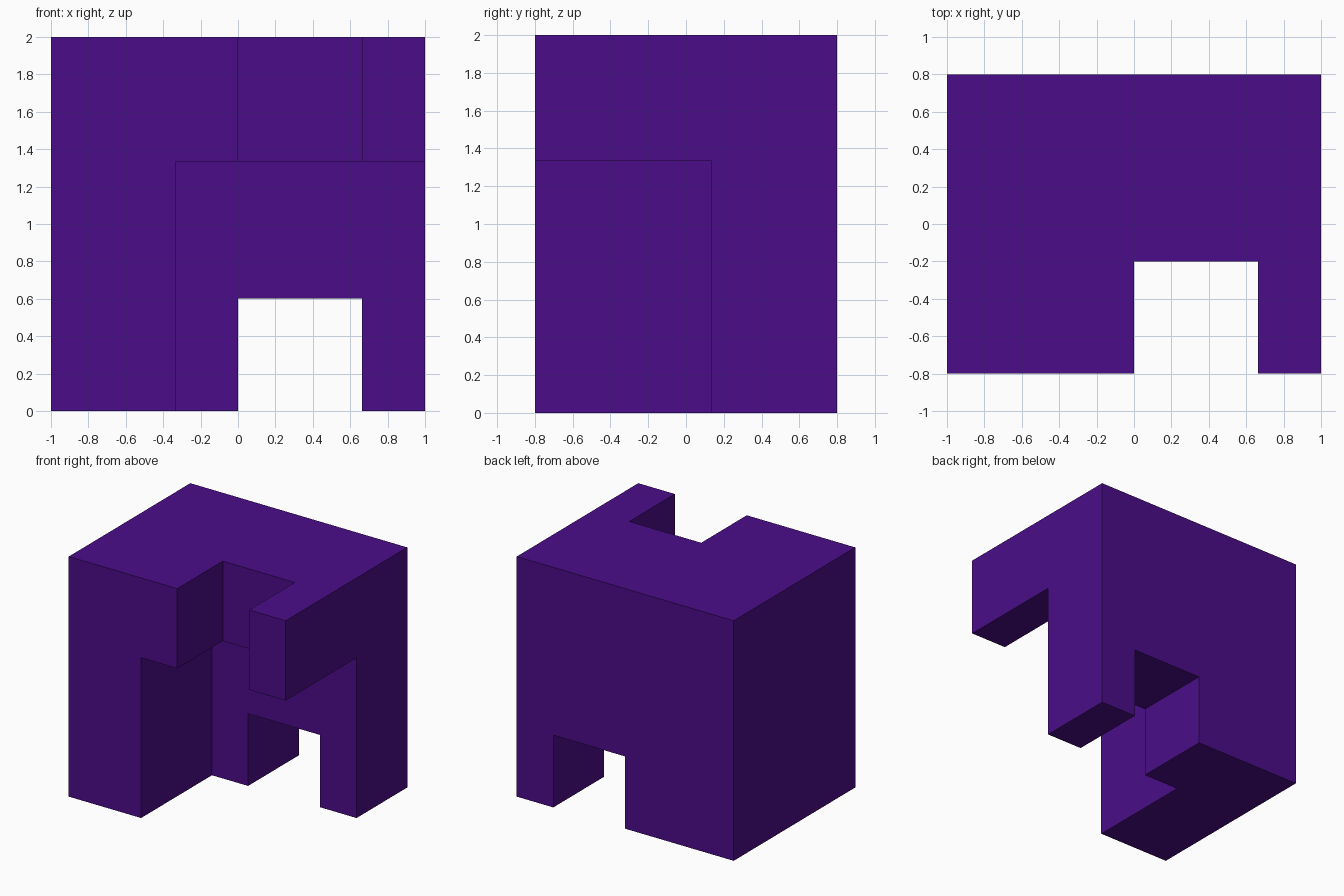
import bpy

if "Cube" in bpy.data.objects:
    bpy.data.objects.remove(bpy.data.objects["Cube"])


def box(name, low, high):
    """Axis-aligned box between two corners."""
    centre = [(a + b) / 2 for a, b in zip(low, high)]
    bpy.ops.mesh.primitive_cube_add(size=1, location=centre)
    obj = bpy.context.object
    obj.name = name
    obj.scale = [b - a for a, b in zip(low, high)]
    bpy.ops.object.transform_apply(location=True, rotation=False, scale=True)
    return obj


def cut(target, name, low, high):
    """Subtract a box from the target and discard the cutter."""
    cutter = box(name, low, high)
    cutter.hide_render = True
    mod = target.modifiers.new(name, 'BOOLEAN')
    mod.operation = 'DIFFERENCE'
    mod.solver = 'EXACT'
    mod.object = cutter
    bpy.context.view_layer.objects.active = target
    bpy.ops.object.modifier_apply(modifier=mod.name)
    bpy.data.objects.remove(cutter, do_unlink=True)


# Solid block
block = box("notched_block", (-1, -0.8, 0), (1, 0.8, 2))

# Front right recess under the overhang
cut(block, "front_recess", (-0.333, -1.2, -0.5), (1.5, 0.133, 1.335))

# Notch in the overhang
cut(block, "overhang_notch", (0, -1.4, 1.0), (0.663, -0.2, 2.5))

# Doorway through the back wall
cut(block, "doorway", (0, -0.4, -0.7), (0.663, 1.4, 0.602))

# Purple finish
mat = bpy.data.materials.new("purple")
mat.diffuse_color = (0.07, 0.004, 0.25, 1)
mat.use_nodes = True
mat.node_tree.nodes["Principled BSDF"].inputs["Base Color"].default_value = mat.diffuse_color
block.data.materials.clear()
block.data.materials.append(mat)
